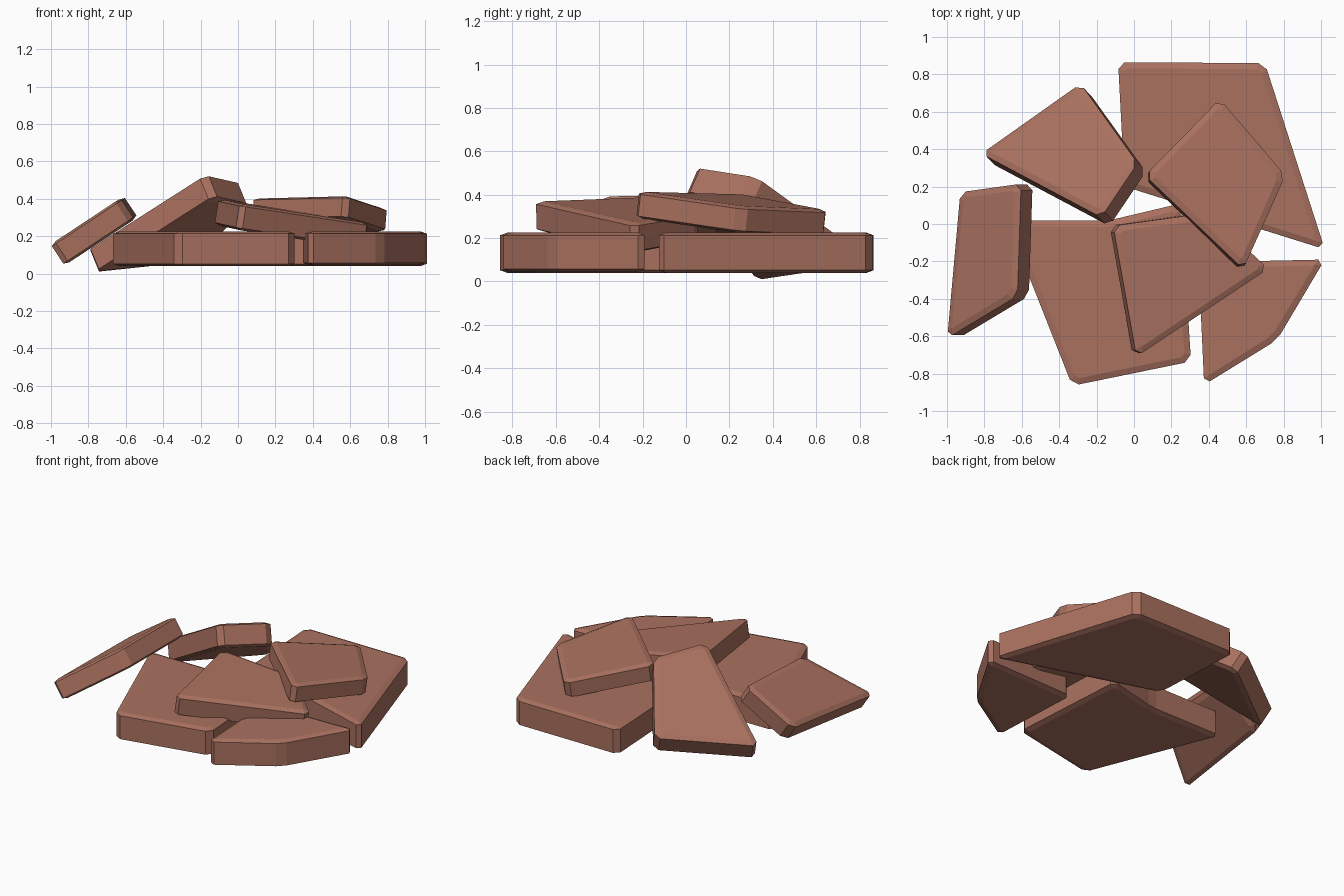
import bpy
import bmesh
from mathutils import Vector

cube = bpy.data.objects.get("Cube")
if cube:
    bpy.data.objects.remove(cube, do_unlink=True)

# One clay colour for every stone
clay = bpy.data.materials.new("clay_brown")
clay.use_nodes = True
COLOUR = (0.40, 0.165, 0.115, 1.0)
clay.diffuse_color = COLOUR
shader = clay.node_tree.nodes["Principled BSDF"]
shader.inputs["Base Color"].default_value = COLOUR
shader.inputs["Roughness"].default_value = 0.9

RIM = 0.012      # height of the soft rim above and below the slab sides
INSET = 0.035    # width of that rim
CHAMFER = 0.035  # cut on the upright corners


def slab(name, corners, height, thickness, slope=(0.0, 0.0)):
    """Tilted stone: plan corners, top height at the first corner, slope along x and y."""
    sx, sy = slope
    normal = Vector((-sx, -sy, 1)).normalized()
    x0, y0 = corners[0]
    top = [Vector((x, y, height + sx * (x - x0) + sy * (y - y0))) - normal * RIM
           for x, y in corners]
    drop = normal * (thickness - 2 * RIM)

    bm = bmesh.new()
    upper = [bm.verts.new(p) for p in top]
    lower = [bm.verts.new(p - drop) for p in top]
    count = len(corners)
    bm.faces.new(upper)
    bm.faces.new(lower[::-1])
    for i in range(count):
        j = (i + 1) % count
        bm.faces.new((upper[i], lower[i], lower[j], upper[j]))
    bmesh.ops.recalc_face_normals(bm, faces=bm.faces)

    # Chamfer the upright corners
    uprights = [bm.edges.get((u, w)) for u, w in zip(upper, lower)]
    bmesh.ops.bevel(bm, geom=uprights, offset=CHAMFER, segments=1,
                    affect='EDGES', profile=0.5)

    # Raise a shallow rim on both broad faces
    bm.normal_update()
    broad = [f for f in bm.faces if abs(f.normal.dot(normal)) > 0.9]
    bmesh.ops.inset_individual(bm, faces=broad, thickness=INSET, depth=RIM)
    bmesh.ops.recalc_face_normals(bm, faces=bm.faces)

    mesh = bpy.data.meshes.new(name)
    bm.to_mesh(mesh)
    bm.free()
    mesh.materials.append(clay)
    obj = bpy.data.objects.new(name, mesh)
    bpy.context.collection.objects.link(obj)
    return obj


# Flat stones on the ground
slab("back_ground_slab",
     [(-0.085, 0.865), (0.70, 0.86), (1.02, -0.135), (-0.05, 0.2)], 0.225, 0.185)
slab("front_ground_slab",
     [(-0.68, 0.02), (-0.13, 0.02), (0.25, 0.11), (0.305, -0.735), (-0.33, -0.865)],
     0.225, 0.185)
slab("corner_ground_slab",
     [(0.345, -0.205), (1.02, -0.19), (0.765, -0.62), (0.375, -0.86)], 0.225, 0.18)

# Leaning stones at the sides
slab("left_leaning_slab",
     [(-0.935, 0.17), (-0.61, 0.215), (-0.63, -0.385), (-1.005, -0.61)],
     0.20, 0.135, (0.66, 0.0))
slab("back_leaning_slab",
     [(-0.18, 0.04), (-0.82, 0.38), (-0.29, 0.755), (0.015, 0.33)],
     0.535, 0.15, (0.41, -0.43))

# Stones stacked on top
slab("middle_top_slab",
     [(-0.11, -0.01), (0.40, 0.06), (0.72, -0.24), (0.015, -0.71)],
     0.40, 0.14, (-0.159, 0.011))
slab("right_top_slab",
     [(0.06, 0.26), (0.46, 0.67), (0.81, 0.26), (0.585, -0.24)],
     0.405, 0.125, (-0.08, -0.11))
